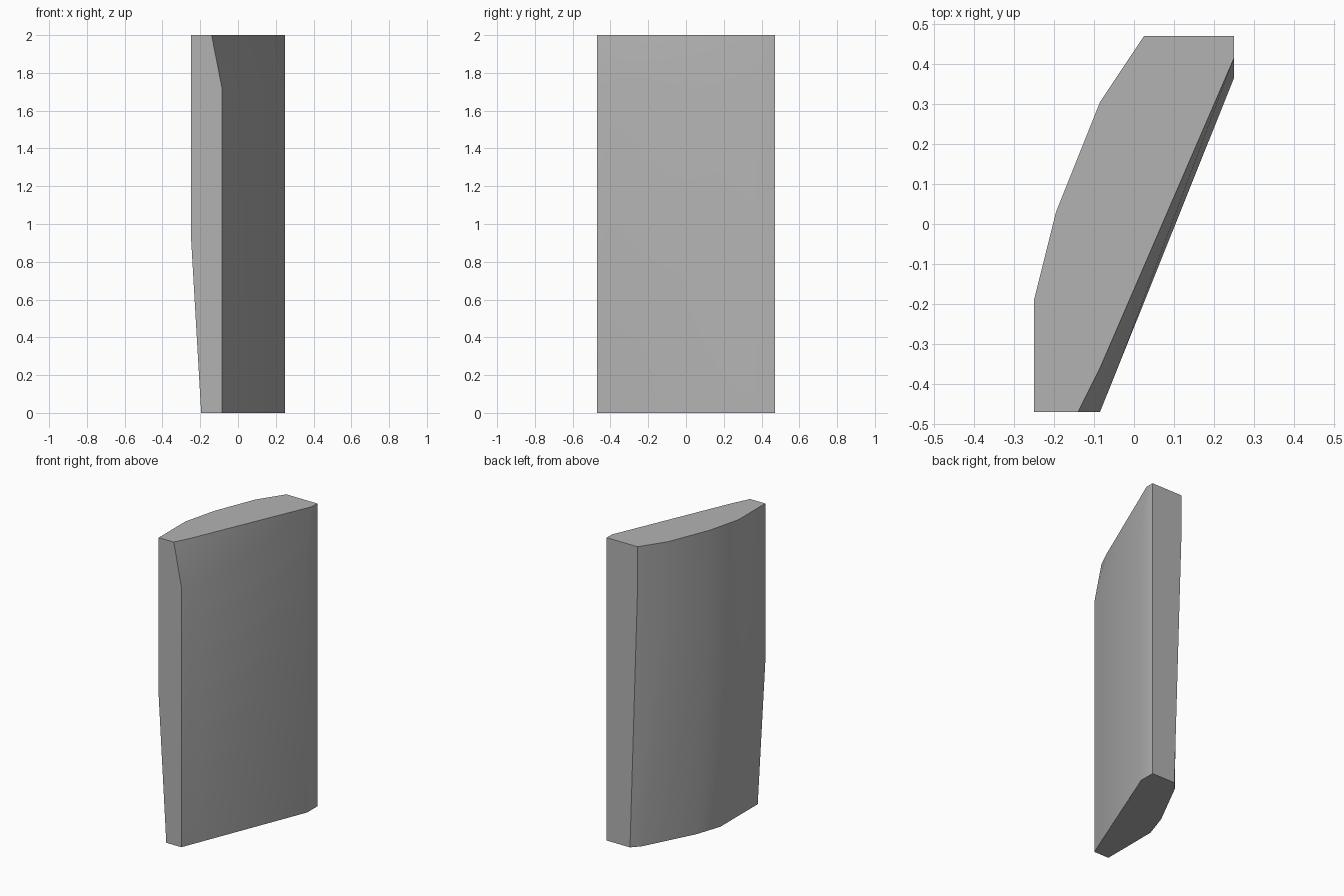
import bpy
import bmesh
import math

cube = bpy.data.objects.get("Cube")
if cube:
    bpy.data.objects.remove(cube)

# Plain grey surface
grey = bpy.data.materials.new("plain_grey")
grey.use_nodes = True
colour = (0.45, 0.45, 0.45, 1)
grey.diffuse_color = colour
grey.node_tree.nodes["Principled BSDF"].inputs["Base Color"].default_value = colour

# Slanted flat side: lower outline, and upper outline where it leans back
flat_low = [(-0.085, -0.47), (-0.04, -0.358), (0.25, 0.365), (0.25, 0.47)]
flat_top = [(-0.14, -0.47), (-0.085, -0.36), (0.25, 0.415), (0.25, 0.47)]
# Curved side: lower outline tucks in, upper outline bulges
curve_low = [(0.08, 0.47), (0.03, 0.415), (-0.14, 0.085), (-0.195, -0.08), (-0.195, -0.47)]
curve_top = [(0.025, 0.47), (-0.085, 0.305), (-0.195, 0.03), (-0.25, -0.19), (-0.25, -0.47)]
# Heights at which each side bends
flat_bend = [1.72] * 4
curve_bend = [1.72, 1.6, 1.3, 1.05, 0.95]

bm = bmesh.new()


def ring(outline, heights):
    return [bm.verts.new((x, y, z)) for (x, y), z in zip(outline, heights)]


count = len(flat_low + curve_low)
bottom = ring(flat_low + curve_low, [0] * count)
middle = ring(flat_low + curve_top, flat_bend + curve_bend)
top = ring(flat_top + curve_top, [2] * count)

# Side walls and end caps
for lower, upper in ((bottom, middle), (middle, top)):
    for i in range(count):
        j = (i + 1) % count
        bm.faces.new((lower[i], lower[j], upper[j], upper[i]))
bm.faces.new(top)
bm.faces.new(list(reversed(bottom)))
bmesh.ops.recalc_face_normals(bm, faces=bm.faces)

mesh = bpy.data.meshes.new("curved_slab")
bm.to_mesh(mesh)
bm.free()
mesh.materials.append(grey)
slab = bpy.data.objects.new("curved_slab", mesh)
bpy.context.collection.objects.link(slab)

# Soft bends with crisp outer edges
bpy.ops.object.select_all(action="DESELECT")
slab.select_set(True)
bpy.context.view_layer.objects.active = slab
bpy.ops.object.shade_smooth_by_angle(angle=math.radians(30))
